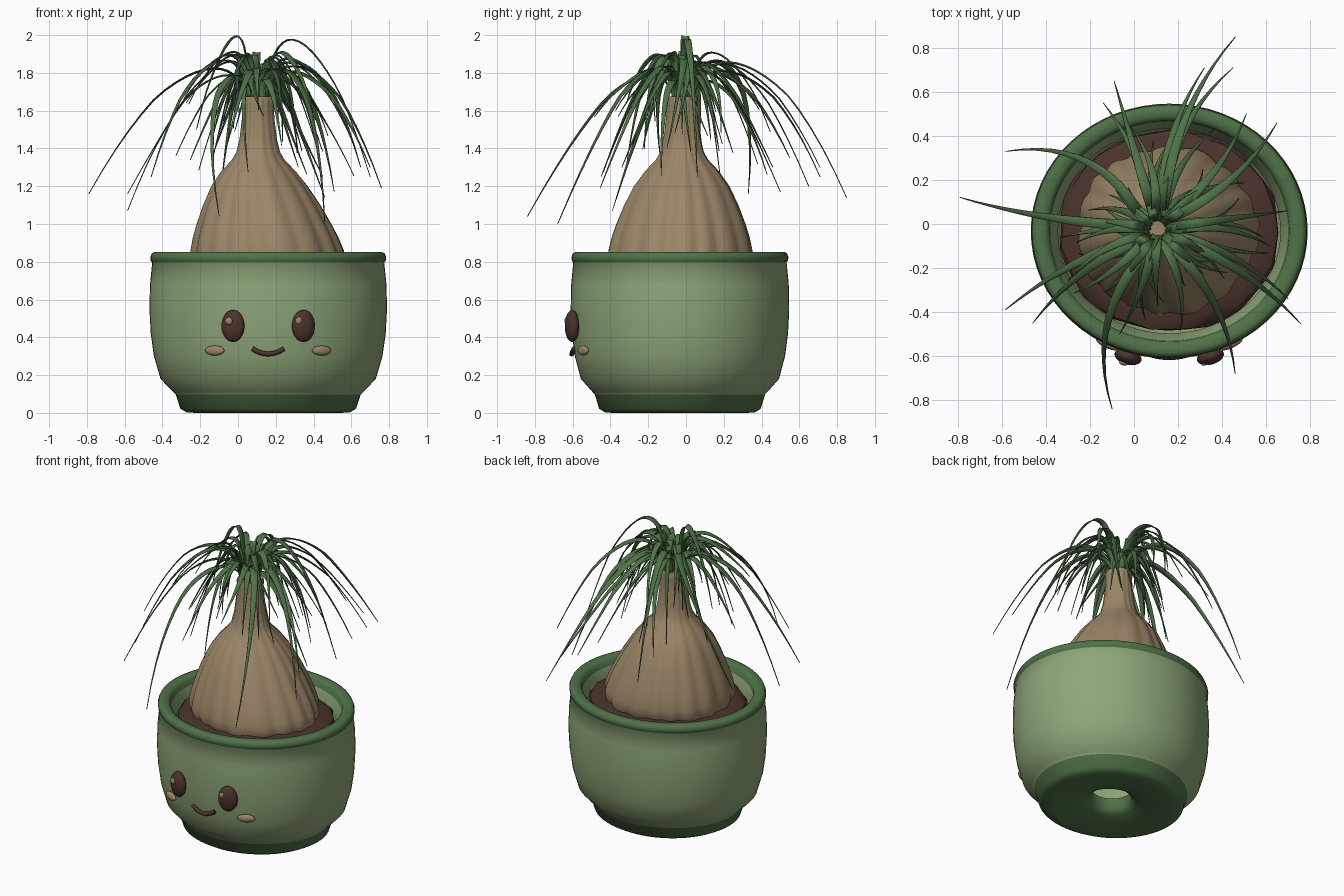
import bpy, bmesh, math, random
from mathutils import Vector, Matrix

random.seed(4)
cube = bpy.data.objects.get("Cube")
if cube:
    bpy.data.objects.remove(cube, do_unlink=True)


def material(name, rgb):
    m = bpy.data.materials.new(name)
    m.use_nodes = True
    m.diffuse_color = (*rgb, 1)
    bsdf = next(n for n in m.node_tree.nodes if n.type == 'BSDF_PRINCIPLED')
    bsdf.inputs["Base Color"].default_value = (*rgb, 1)
    bsdf.inputs["Roughness"].default_value = 0.8
    return m


LIGHT = material("sage green", (0.27, 0.38, 0.19))
DARK = material("leaf green", (0.08, 0.17, 0.065))
TAN = material("bark tan", (0.33, 0.24, 0.135))
BROWN = material("dark brown", (0.07, 0.033, 0.025))

CX, CY = 0.16, -0.032    # centre of the pot
SQUASH = 0.92            # the pot is shallower than wide


def finish(name, bm, mats, angle=40, fix_normals=True):
    if fix_normals:
        bmesh.ops.recalc_face_normals(bm, faces=bm.faces)
    me = bpy.data.meshes.new(name)
    bm.to_mesh(me)
    bm.free()
    for m in mats:
        me.materials.append(m)
    me.shade_smooth()
    me.set_sharp_from_angle(angle=math.radians(angle))
    ob = bpy.data.objects.new(name, me)
    bpy.context.collection.objects.link(ob)
    return ob


def bridge(bm, a, b):
    n = len(a)
    return [bm.faces.new((a[i], a[(i + 1) % n], b[(i + 1) % n], b[i])) for i in range(n)]


def ring(bm, count, place):
    return [bm.verts.new(place(math.tau * i / count)) for i in range(count)]


def oval(r, z):
    return lambda a: (CX + r * math.cos(a), CY + SQUASH * r * math.sin(a), z)


# Pot: closed profile from the drain hole, up the outside, over the rim and down inside
profile = [(.13, .12), (.133, .05), (.17, .025), (.28, .012), (.38, 0), (.43, .002), (.465, .022),
           (.49, .098), (.505, .112), (.57, .18), (.605, .3), (.622, .42), (.629, .55),
           (.626, .68), (.614, .797), (.622, .805), (.624, .825), (.616, .845), (.6, .852),
           (.565, .85), (.545, .835), (.54, .8), (.505, .74), (.54, .55), (.53, .3), (.45, .16)]
bm = bmesh.new()
rings = [ring(bm, 64, oval(r, z)) for r, z in profile]
for k, current in enumerate(rings):
    following = rings[(k + 1) % len(rings)]
    painted = k < 7 or 14 <= k < 21
    for f in bridge(bm, current, following):
        f.material_index = int(painted)
finish("pot", bm, [LIGHT, DARK], 75)

# Soil: uneven mound
bm = bmesh.new()
soil_rings = []
for r, z in [(.5, .74), (.49, .765), (.44, .783), (.36, .79), (.1, .79)]:
    loop = ring(bm, 36, oval(r, z))
    for v in loop:
        v.co += Vector(random.uniform(-.008, .008) for i in range(3))
    soil_rings.append(loop)
for a, b in zip(soil_rings, soil_rings[1:]):
    bridge(bm, a, b)
bm.faces.new(soil_rings[-1])
bm.faces.new(soil_rings[0])
finish("soil", bm, [BROWN], 30)

# Trunk: swollen base with wavering folds that fade towards the neck
TOP = Vector((.107, -.02, 1.67))
trunk = [(.73, .37), (.785, .397), (.82, .407), (.86, .402), (.93, .381), (1.0, .353), (1.1, .307),
         (1.2, .253), (1.28, .194), (1.34, .138), (1.38, .115), (1.45, .098), (1.55, .086),
         (1.63, .081), (1.66, .084), (1.675, .078), (1.675, .03)]
bm = bmesh.new()
trunk_rings = []
for z, r in trunk:
    t = min(1, max(0, (z - .75) / .5))
    mid = Vector((CX, CY, 0)).lerp(TOP, t)
    depth = SQUASH + (1 - SQUASH) * t

    def fold(a, r=r, z=z, mid=mid, depth=depth, t=t):
        wave = abs(math.sin(9 * a + .8 * math.sin(3 * a) + .5 * z)) - .6
        wave += .4 * math.sin(5 * a + 2 * z)
        rr = r * (1 + (.045 - .01 * t) * wave)
        return (mid.x + rr * math.cos(a), mid.y + depth * rr * math.sin(a), z)
    trunk_rings.append(ring(bm, 108, fold))
for a, b in zip(trunk_rings, trunk_rings[1:]):
    bridge(bm, a, b)
bm.faces.new(trunk_rings[-1])
bm.faces.new(trunk_rings[0])
finish("trunk", bm, [TAN], 50)

# Leaves: tapering channelled ribbons that rise from the crown, sway and arch over
STEPS = 18


def leaf(bm, tip, lift, width, sway):
    out = Vector((tip.x - TOP.x, tip.y - TOP.y, 0))
    heading = out.normalized()
    side = Vector((-heading.y, heading.x, 0))
    start = TOP + heading * random.uniform(.025, .06) - Vector((0, 0, .03))
    rise = TOP + out * .12
    rise.z = lift
    over = TOP + out * .5 + side * sway
    over.z = lift - .08
    twist = random.uniform(-.7, .7)
    points = []
    for i in range(STEPS + 1):
        t = i / STEPS
        s = 1 - t
        points.append(start * s**3 + rise * 3 * s * s * t + over * 3 * s * t * t + tip * t**3)
    previous = None
    for i, p in enumerate(points):
        t = i / STEPS
        along = (points[min(i + 1, STEPS)] - points[max(i - 1, 0)]).normalized()
        across = (side - along * side.dot(along)).normalized()
        across = Matrix.Rotation(twist * t, 3, along) @ across
        keel = across.cross(along)
        w = width * (.65 + .35 * math.sin(math.pi * min(1, t * 1.1))) * (1 - t**3.2) + .001
        row = [bm.verts.new(p + across * w), bm.verts.new(p + keel * w * .3),
               bm.verts.new(p - across * w)]
        if previous:
            for j in range(2):
                bm.faces.new((previous[j], row[j], row[j + 1], previous[j + 1]))
        previous = row


# Long leaves: tip position and sideways sway
long_leaves = [(.46, .85, 1.14, .16), (.45, .71, 1.25, .18), (.32, .71, 1.3, .12),
               (-.09, .65, 1.2, 0), (-.14, .55, 1.35, -.08), (.51, .5, 1.17, -.1),
               (.65, .46, 1.3, -.12), (-.585, .33, 1.16, -.28), (-.79, .12, 1.16, .06),
               (-.585, -.39, 1.07, -.08), (-.46, -.45, 1.25, -.1), (-.1, -.84, 1.04, -.26),
               (.46, -.68, 1.0, .15), (.76, -.455, 1.19, .1), (.7, -.34, 1.3, .1),
               (.62, -.1, 1.4, .1)]
bm = bmesh.new()
for x, y, z, sway in long_leaves:
    leaf(bm, Vector((x, y, z)), random.uniform(1.96, 2.14), .023, sway)
# Shorter leaves fill the crown
FILL = 40
for k in range(FILL):
    a = math.tau * k * .381966
    reach = random.uniform(.2, .52)
    tip = TOP + Vector((math.cos(a) * reach, math.sin(a) * reach, 0))
    tip.z = random.uniform(1.25, 1.65)
    leaf(bm, tip, random.uniform(1.9, 2.14), .021, random.uniform(-.14, .14))
# Two tall arching leaves
for x, y, z in [(-.22, .03, 1.5), (.7, .06, 1.25)]:
    leaf(bm, Vector((x, y, z)), 2.28, .021, 0)
peak = max(v.co.z for v in bm.verts)
for v in bm.verts:
    if v.co.z > TOP.z:
        v.co.z = TOP.z + (v.co.z - TOP.z) * (1.998 - TOP.z) / (peak - TOP.z)
leaves = finish("leaves", bm, [DARK], 60, fix_normals=False)
thick = leaves.modifiers.new("thickness", 'SOLIDIFY')
thick.thickness = .004
thick.offset = 0


# Face
def pebble(name, centre, size, turn, mat):
    bm = bmesh.new()
    bmesh.ops.create_uvsphere(bm, u_segments=24, v_segments=14, radius=1)
    for v in bm.verts:
        v.co = Vector(v.co[i] * size[i] for i in range(3))
    ob = finish(name, bm, [mat], 60)
    ob.location = centre
    ob.rotation_euler.z = turn


for word, s in (("right", -1), ("left", 1)):
    x = CX + s * .187
    pebble(word + "_eye", (x, -.603, .46), (.063, .036, .085), s * .28, BROWN)
    pebble(word + "_eye_glint", (x - .022, -.632, .487), (.02, .01, .02), s * .28, TAN)
    pebble(word + "_cheek", (CX + s * .283, -.545, .33), (.056, .018, .026), s * .45, TAN)

curve = bpy.data.curves.new("mouth", 'CURVE')
curve.dimensions = '3D'
curve.bevel_depth = .013
curve.bevel_resolution = 3
curve.use_fill_caps = True
line = curve.splines.new('POLY')
line.points.add(12)
for i, pt in enumerate(line.points):
    u = i / 6 - 1
    pt.co = (CX + .083 * u, -.605 + .012 * u * u, .312 + .028 * u * u, 1)
line.use_smooth = True
curve.materials.append(BROWN)
mouth = bpy.data.objects.new("mouth", curve)
bpy.context.collection.objects.link(mouth)
